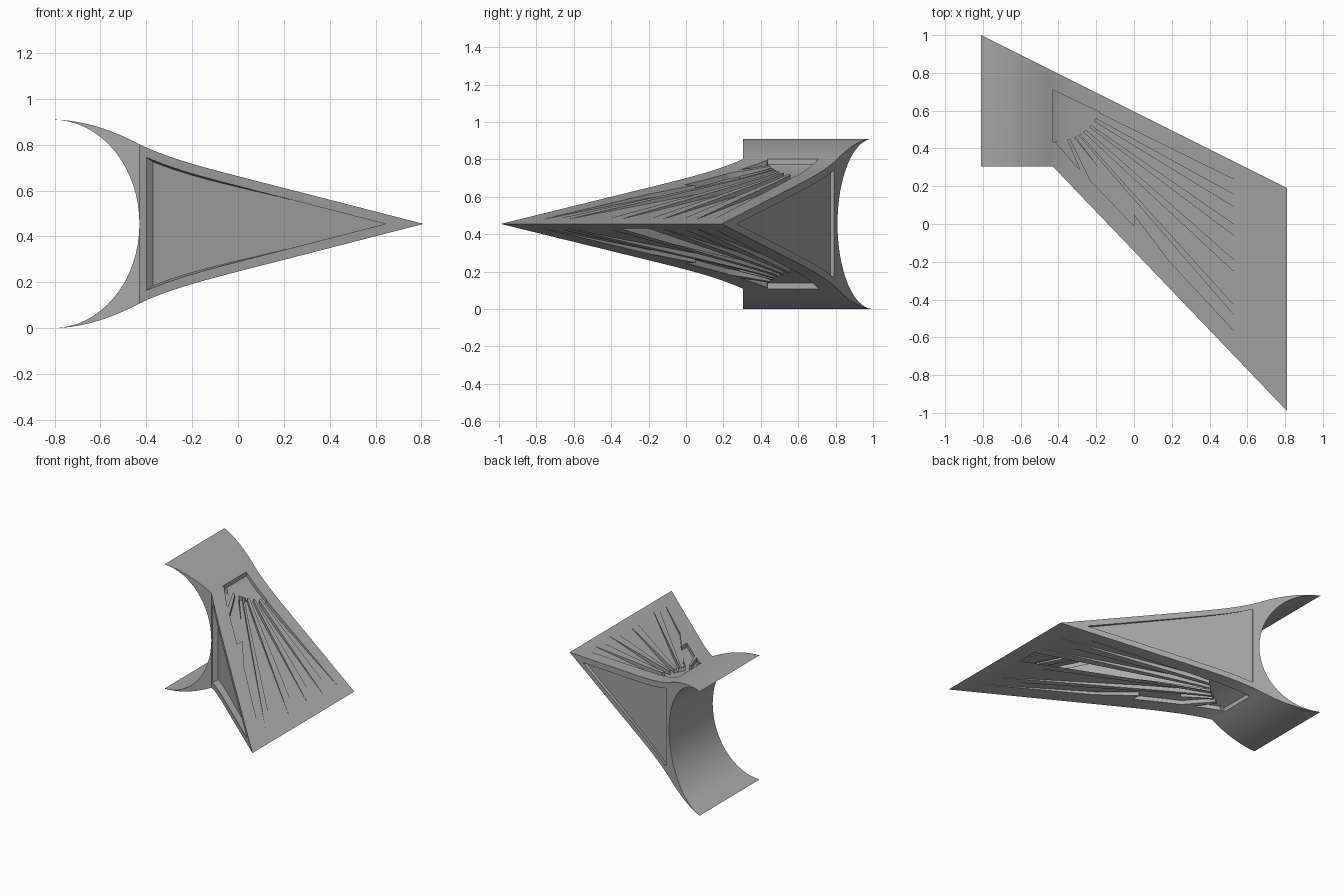
import bpy, bmesh, math
from mathutils import Vector
from mathutils.geometry import interpolate_bezier

if "Cube" in bpy.data.objects:
    bpy.data.objects.remove(bpy.data.objects["Cube"])

MID = 0.455      # height of the symmetry plane
DEPTH = 0.03     # depth of the fan grooves

grey = bpy.data.materials.new("light grey")
grey.use_nodes = True
colour = (0.4, 0.4, 0.4, 1)
grey.diffuse_color = colour
grey.node_tree.nodes["Principled BSDF"].inputs["Base Color"].default_value = colour


def loft(name, first, second):
    """Closed solid between two matching loops."""
    bm = bmesh.new()
    a = [bm.verts.new(p) for p in first]
    b = [bm.verts.new(p) for p in second]
    bm.faces.new(a)
    bm.faces.new(b[::-1])
    for i in range(len(a)):
        j = (i + 1) % len(a)
        bm.faces.new((a[j], a[i], b[i], b[j]))
    bmesh.ops.recalc_face_normals(bm, faces=bm.faces)
    mesh = bpy.data.meshes.new(name)
    bm.to_mesh(mesh)
    bm.free()
    mesh.materials.append(grey)
    obj = bpy.data.objects.new(name, mesh)
    bpy.context.collection.objects.link(obj)
    return obj


def side_prism(name, pts):
    return loft(name, [(x, -1.3, z) for x, z in pts], [(x, 1.3, z) for x, z in pts])


def plan_prism(name, pts):
    return loft(name, [(x, y, -0.2) for x, y in pts], [(x, y, 1.2) for x, y in pts])


def boolean(obj, tool, operation, keep=False):
    mod = obj.modifiers.new("cut", "BOOLEAN")
    mod.object, mod.operation, mod.solver = tool, operation, "EXACT"
    graph = bpy.context.evaluated_depsgraph_get()
    mesh = bpy.data.meshes.new_from_object(obj.evaluated_get(graph))
    obj.modifiers.clear()
    obj.data = mesh
    if not keep:
        bpy.data.objects.remove(tool)


# Half-thickness curve from the flared lip to the sharp edge
def bezier(*p):
    return [(v.x, v.y) for v in interpolate_bezier(*[Vector((x, y, 0)) for x, y in p], 13)]


outer = bezier((-0.81, 0.455), (-0.65, 0.455), (-0.5, 0.385), (-0.43, 0.347))
outer += bezier((-0.43, 0.347), (-0.3, 0.285), (-0.15, 0.247), (0, 0.208))[1:]
outer.append((0.81, 0))


def half(x):
    for (x0, h0), (x1, h1) in zip(outer, outer[1:]):
        if x0 <= x <= x1:
            return h0 + (h1 - h0) * (x - x0) / (x1 - x0)
    return 0


# Body: swept wedge with a hollow round end, trimmed to its plan outline
profile = [(x, MID + h) for x, h in outer] + [(x, MID - h) for x, h in outer[-2::-1]]
steps = 32
for i in range(1, steps):
    a = math.pi * (i / steps - 0.5)
    profile.append((-0.81 + 0.38 * math.cos(a), MID + 0.455 * math.sin(a)))
body = side_prism("wedge_body", profile)
outline = [(-0.9, 1.045), (0.9, 0.145), (0.9, -1.084), (-0.43, 0.305), (-0.9, 0.305)]
boolean(body, plan_prism("outline_cutter", outline), "INTERSECT")

# Core that limits the groove depth on both faces
inner = [(x, max(h - DEPTH, 0.004)) for x, h in outer]
core = side_prism("core", [(x, MID + h) for x, h in inner] + [(x, MID - h) for x, h in inner[::-1]])

# Fan hub and radiating grooves
HUB, R = Vector((-0.43, 0.71)), 0.275
arc = [math.radians(-90 + 64.5 * i / 12) for i in range(13)]
fan = [[tuple(HUB)] + [(HUB.x + R * math.cos(a), HUB.y + R * math.sin(a)) for a in arc]]
END = 0.725
rays = [
    [(-0.185, 0.587), (END, 0.14), (END, 0.05), (-0.2, 0.56)],
    [(-0.215, 0.545), (END, -0.03), (END, -0.135), (-0.23, 0.525)],
    [(-0.24, 0.515), (END, -0.21), (END, -0.36), (-0.255, 0.5)],
    [(-0.27, 0.488), (END, -0.435), (END, -0.645), (-0.285, 0.475)],
    [(-0.295, 0.47), (END, -0.71), (END, -0.775), (0.19, -0.2), (-0.31, 0.462)],
    [(-0.32, 0.46), (0, 0.07), (0, -0.01), (-0.23, 0.23), (-0.34, 0.452)],
    [(-0.355, 0.448), (-0.285, 0.285), (-0.415, 0.432)],
]
for pts in fan + rays:
    cutter = plan_prism("groove_cutter", pts)
    boolean(cutter, core, "DIFFERENCE", keep=True)
    boolean(body, cutter, "DIFFERENCE")
bpy.data.objects.remove(core)


# Framed recesses on the two side walls
def wall_recess(point, direction, left, depth=0.04):
    d = Vector(direction).normalized()
    inward = Vector((-d.y, d.x))
    if inward.y * point[1] > 0 and direction[1] > -0.8:
        inward = -inward
    tip = 0.645
    xs = [left + (tip - left) * i / 12 for i in range(13)]

    def ring(t):
        pts = []
        for x in xs:
            s = (x - point[0]) / d.x
            h = max(half(x) - 0.043, 0) * (1 - 0.07 * t)
            p = Vector(point) + d * s + inward * depth * t
            pts.append((p.x, p.y, h))
        loop = [(x, y, MID + h) for x, y, h in pts[:-1]]
        loop.append((pts[-1][0], pts[-1][1], MID))
        return loop + [(x, y, MID - h) for x, y, h in pts[-2::-1]]

    boolean(body, loft("recess_cutter", ring(-0.5), ring(1)), "DIFFERENCE")


wall_recess((-0.43, 0.305), (1.24, -1.295), -0.4)
wall_recess((-0.81, 1.0), (1.62, -0.81), -0.39)

# Smooth curved surfaces, crisp edges
bpy.ops.object.select_all(action="DESELECT")
body.select_set(True)
bpy.context.view_layer.objects.active = body
bpy.ops.object.shade_smooth_by_angle(angle=math.radians(20))
